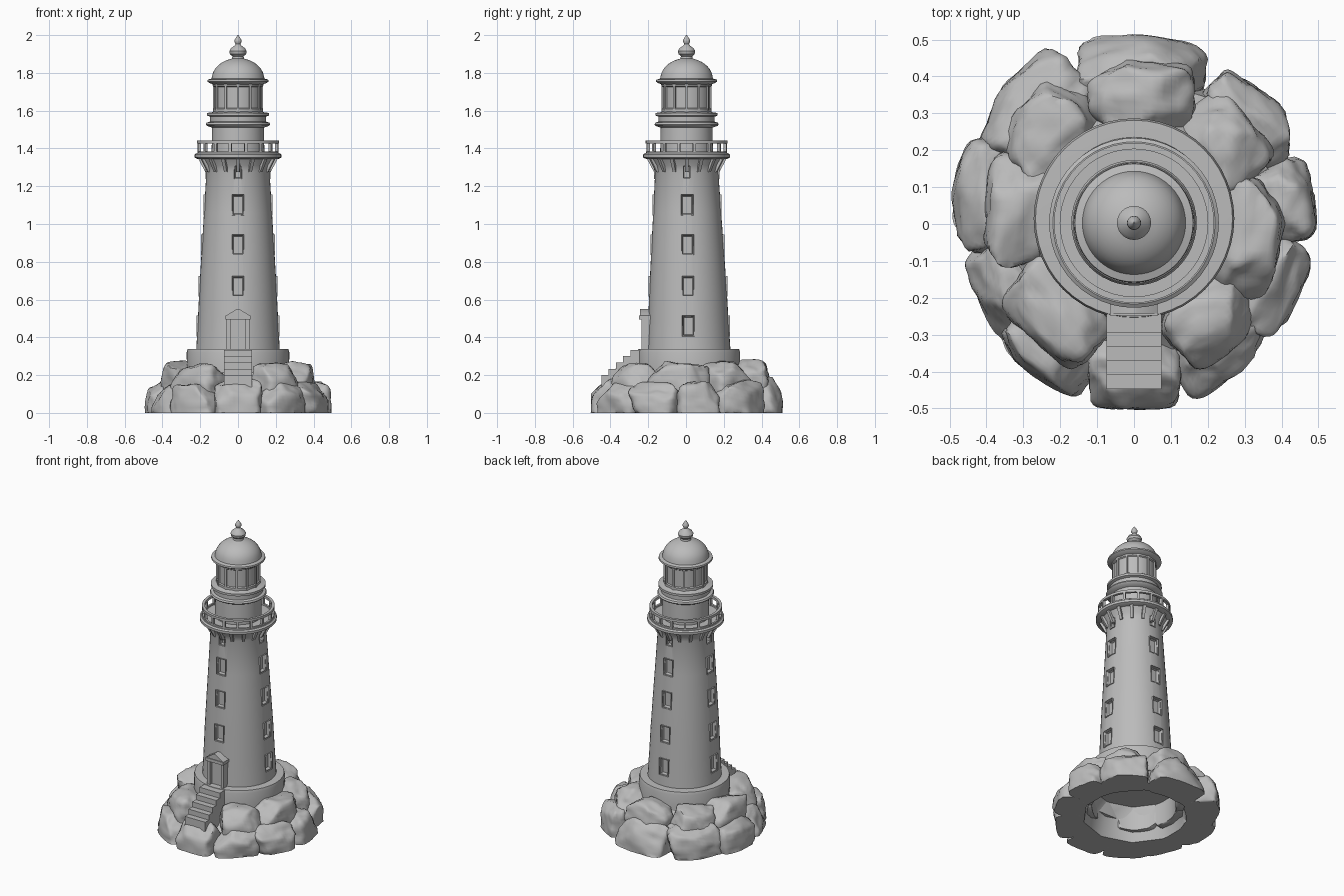
import bpy, bmesh, math, random
from mathutils import Vector, Matrix, noise

random.seed(4)
if "Cube" in bpy.data.objects:
    bpy.data.objects.remove(bpy.data.objects["Cube"])

stone = bpy.data.materials.new("stone_grey")
stone.use_nodes = True
GREY = (0.5, 0.5, 0.5, 1)
stone.diffuse_color = GREY
stone.node_tree.nodes["Principled BSDF"].inputs["Base Color"].default_value = GREY


def smooth(ob, angle):
    bpy.ops.object.select_all(action="DESELECT")
    ob.select_set(True)
    bpy.context.view_layer.objects.active = ob
    bpy.ops.object.shade_smooth_by_angle(angle=math.radians(angle))


def finish(bm, name, angle=35):
    bmesh.ops.recalc_face_normals(bm, faces=bm.faces[:])
    me = bpy.data.meshes.new(name)
    bm.to_mesh(me)
    bm.free()
    ob = bpy.data.objects.new(name, me)
    bpy.context.collection.objects.link(ob)
    me.materials.append(stone)
    smooth(ob, angle)
    return ob


def lean(z):
    # the tower foot sits slightly behind the centre
    return 0.003 + 0.015 * max(0, 1 - z / 1.36)


def lathe(name, profile, seg=48, closed=False):
    bm = bmesh.new()
    rings = []
    for r, z in profile:
        rings.append([bm.verts.new((r * math.sin(math.tau * i / seg),
                                    lean(z) - r * math.cos(math.tau * i / seg), z))
                      for i in range(seg)])
    pairs = list(zip(rings, rings[1:]))
    if closed:
        pairs.append((rings[-1], rings[0]))
    for a, b in pairs:
        for i in range(seg):
            j = (i + 1) % seg
            bm.faces.new((a[i], a[j], b[j], b[i]))
    if not closed:
        bm.faces.new(rings[0])
        bm.faces.new(rings[-1])
    return finish(bm, name)


def ring(name, r0, r1, z0, z1):
    return lathe(name, [(r0, z0), (r1, z0), (r1, z1), (r0, z1)], closed=True)


def box(bm, x0, x1, y0, y1, z0, z1, mat=Matrix()):
    m = mat @ Matrix.Translation(((x0 + x1) / 2, (y0 + y1) / 2, (z0 + z1) / 2))
    return bmesh.ops.create_cube(bm, size=1, matrix=m @ Matrix.Diagonal((x1 - x0, y1 - y0, z1 - z0, 1)))["verts"]


def turn(angle, z=0):
    return Matrix.Translation((0, lean(z), 0)) @ Matrix.Rotation(angle, 4, "Z")


def posts(name, count, half, r0, r1, z0, z1, offset=0.0):
    bm = bmesh.new()
    for i in range(count):
        box(bm, -half, half, -r1, -r0, z0, z1, turn(math.tau * (i + offset) / count, z0))
    return finish(bm, name)


# Tower shaft
SHAFT = [(0.222, 0.32), (0.213, 0.48), (0.205, 0.65), (0.193, 0.85), (0.18, 1.06), (0.167, 1.28), (0.175, 1.31), (0.2, 1.35)]


def wall(z):
    for (r0, z0), (r1, z1) in zip(SHAFT, SHAFT[1:]):
        if z <= z1:
            return r0 + (r1 - r0) * (z - z0) / (z1 - z0)


tower = lathe("tower_shaft", SHAFT)

# Framed windows on four sides, with openings cut in the shaft
frames, holes = bmesh.new(), bmesh.new()
for side in range(4):
    for z in (0.46, 0.67, 0.89, 1.1, 1.275):
        if side == 0 and z < 0.5:
            continue
        w, h, rim = (0.033, 0.055, 0.014) if z < 1.2 else (0.021, 0.037, 0.01)
        m, r = turn(side * math.pi / 2, z), wall(z)
        verts = box(frames, -w, w, -r - 0.005, -r + 0.04, z - h, z + h, m)
        out = m.to_3x3() @ Vector((0, -1, 0))
        face = max({f for v in verts for f in v.link_faces},
                   key=lambda f: f.calc_center_median().dot(out))
        bmesh.ops.inset_region(frames, faces=[face], thickness=rim)
        bmesh.ops.translate(frames, verts=face.verts[:], vec=-out * 0.025)
        e = rim * 0.5
        box(holes, -w + e, w - e, -r - 0.03, -r + 0.035, z - h + e, z + h - e, m)
finish(frames, "window_frames")
cutter = finish(holes, "window_cutter")
cut = tower.modifiers.new("openings", "BOOLEAN")
cut.object = cutter
cut.solver = "EXACT"
bpy.context.view_layer.objects.active = tower
bpy.ops.object.modifier_apply(modifier=cut.name)
bpy.data.objects.remove(cutter)
smooth(tower, 35)

# Gallery with brackets and railing
lathe("gallery_deck", [(0.16, 1.34), (0.215, 1.345), (0.23, 1.352), (0.23, 1.368), (0.22, 1.375), (0.12, 1.375)])
ring("gallery_top_rail", 0.2, 0.217, 1.427, 1.443)
ring("gallery_bottom_rail", 0.203, 0.215, 1.375, 1.385)
posts("gallery_posts", 16, 0.007, 0.2, 0.216, 1.37, 1.435, 0.5)
bm = bmesh.new()
for i in range(16):
    vs = box(bm, -0.01, 0.01, -0.213, -0.15, 1.275, 1.35, turn(math.tau * i / 16, 1.3))
    for v in vs:
        if v.co.z < 1.3:
            flat = Vector((v.co.x, v.co.y - lean(1.3), 0))
            if flat.length > 0.2:
                v.co -= flat.normalized() * 0.04
finish(bm, "gallery_brackets")

# Watch room and lantern
lathe("watch_room", [(0.14, 1.37), (0.137, 1.51), (0.165, 1.52), (0.17, 1.527), (0.165, 1.537),
                     (0.148, 1.542), (0.148, 1.568), (0.164, 1.574), (0.164, 1.588), (0.135, 1.592), (0.12, 1.6)])
lathe("lantern_glass", [(0.133, 1.59), (0.133, 1.61), (0.126, 1.615), (0.126, 1.725), (0.133, 1.73), (0.137, 1.75)], 12)
posts("lantern_mullions", 12, 0.006, 0.11, 0.133, 1.6, 1.74)

# Dome and finial
dome = [(0.12, 1.735), (0.15, 1.746), (0.162, 1.754), (0.16, 1.764), (0.14, 1.77)]
dome += [(0.138 * math.cos(a), 1.77 + 0.108 * math.sin(a)) for a in [math.pi * k / 20 for k in range(1, 9)]]
dome += [(0.032, 1.876), (0.03, 1.888), (0.043, 1.9), (0.046, 1.915), (0.038, 1.93), (0.02, 1.943),
         (0.012, 1.952), (0.019, 1.965), (0.018, 1.975), (0.009, 1.99), (0.002, 2.0)]
lathe("dome_and_finial", dome)

# Plinth and hollow rock core
lathe("plinth", [(0.27, 0.21), (0.272, 0.32), (0.267, 0.337), (0.2, 0.34)])
lathe("rock_core", [(0.32, 0.0), (0.41, 0.0), (0.39, 0.1), (0.31, 0.16), (0.265, 0.25), (0.25, 0.25), (0.28, 0.12)], 10, True)

# Doorway with pediment
bm = bmesh.new()
box(bm, -0.045, 0.045, -0.215, -0.17, 0.33, 0.5)
for s in (-1, 1):
    box(bm, s * 0.05 - 0.01, s * 0.05 + 0.01, -0.235, -0.17, 0.33, 0.51)
box(bm, -0.065, 0.065, -0.248, -0.17, 0.495, 0.515)
gable = box(bm, -0.062, 0.062, -0.243, -0.17, 0.515, 0.55)
for v in gable:
    if v.co.z > 0.53:
        v.co.x *= 0.12
finish(bm, "doorway")

# Stairs
bm = bmesh.new()
for i in range(5):
    box(bm, -0.074, 0.074, -0.447 + 0.038 * i, -0.24, 0.12, 0.2 + 0.0335 * i)
finish(bm, "stairs")


# Boulders: rounded blocks chiselled by random planes
def boulder(bm, x, y, along, out, z0, z1, inner):
    part = bmesh.new()
    bmesh.ops.create_cube(part, size=2)
    bmesh.ops.subdivide_edges(part, edges=part.edges[:], cuts=11, use_grid_fill=True)
    planes = []
    for k in range(9):
        d = Vector((random.uniform(-1, 1), random.uniform(-1, 1), random.uniform(-0.3, 1))).normalized()
        planes.append((d, random.uniform(0.86, 1.02)))
    seed = Vector((x, y, z1)) * 9
    place = Matrix.Translation((x, y, (z0 + z1) / 2)) @ Matrix.Rotation(math.atan2(y, x), 4, "Z")
    for v in part.verts:
        p = v.co.copy()
        p /= sum(abs(c) ** 5 for c in p) ** 0.2
        for d, limit in planes:
            over = p.dot(d) - limit
            if over > 0:
                p -= d * over * 0.85
        p *= 1.02 + 0.08 * noise.noise(p * 1.7 + seed) + 0.05 * noise.noise(p * 3.5 + seed)
        if p.z > 0:
            p.x *= 1 - 0.14 * p.z
        v.co = place @ Vector((p.x * out, p.y * along, p.z * (z1 - z0) / 2))
        v.co.z = max(v.co.z, 0)
        # keep the hollow underneath clear
        flat = math.hypot(v.co.x, v.co.y)
        if flat < inner:
            v.co.x *= inner / flat
            v.co.y *= inner / flat
    me = bpy.data.meshes.new("piece")
    part.to_mesh(me)
    part.free()
    bm.from_mesh(me)
    bpy.data.meshes.remove(me)


# x, y, half width around the ring, half depth, top height
OUTER = [(0.02, 0.4, 0.17, 0.105, 0.19), (0.3, 0.27, 0.14, 0.105, 0.17), (0.385, 0.06, 0.11, 0.1, 0.16),
         (0.35, -0.16, 0.13, 0.1, 0.16), (0.22, -0.33, 0.13, 0.1, 0.16), (0.0, -0.39, 0.12, 0.11, 0.18),
         (-0.22, -0.33, 0.13, 0.095, 0.15), (-0.33, -0.17, 0.13, 0.095, 0.15), (-0.39, 0.07, 0.15, 0.1, 0.16),
         (-0.27, 0.31, 0.155, 0.105, 0.18)]
INNER = [(0.02, 0.33, 0.14, 0.11, 0.28), (0.23, 0.21, 0.12, 0.11, 0.27), (0.3, -0.04, 0.16, 0.1, 0.27),
         (0.2, -0.25, 0.12, 0.11, 0.26), (-0.2, -0.23, 0.14, 0.11, 0.26), (-0.3, 0.03, 0.15, 0.1, 0.27),
         (-0.22, 0.24, 0.13, 0.12, 0.27)]
for name, rocks, base, inner in (("outer_rocks", OUTER, -0.06, 0.31), ("inner_rocks", INNER, 0.06, 0.25)):
    bm = bmesh.new()
    for x, y, along, out, top in rocks:
        boulder(bm, x, y, along, out, base, top, inner)
    finish(bm, name, 50)
